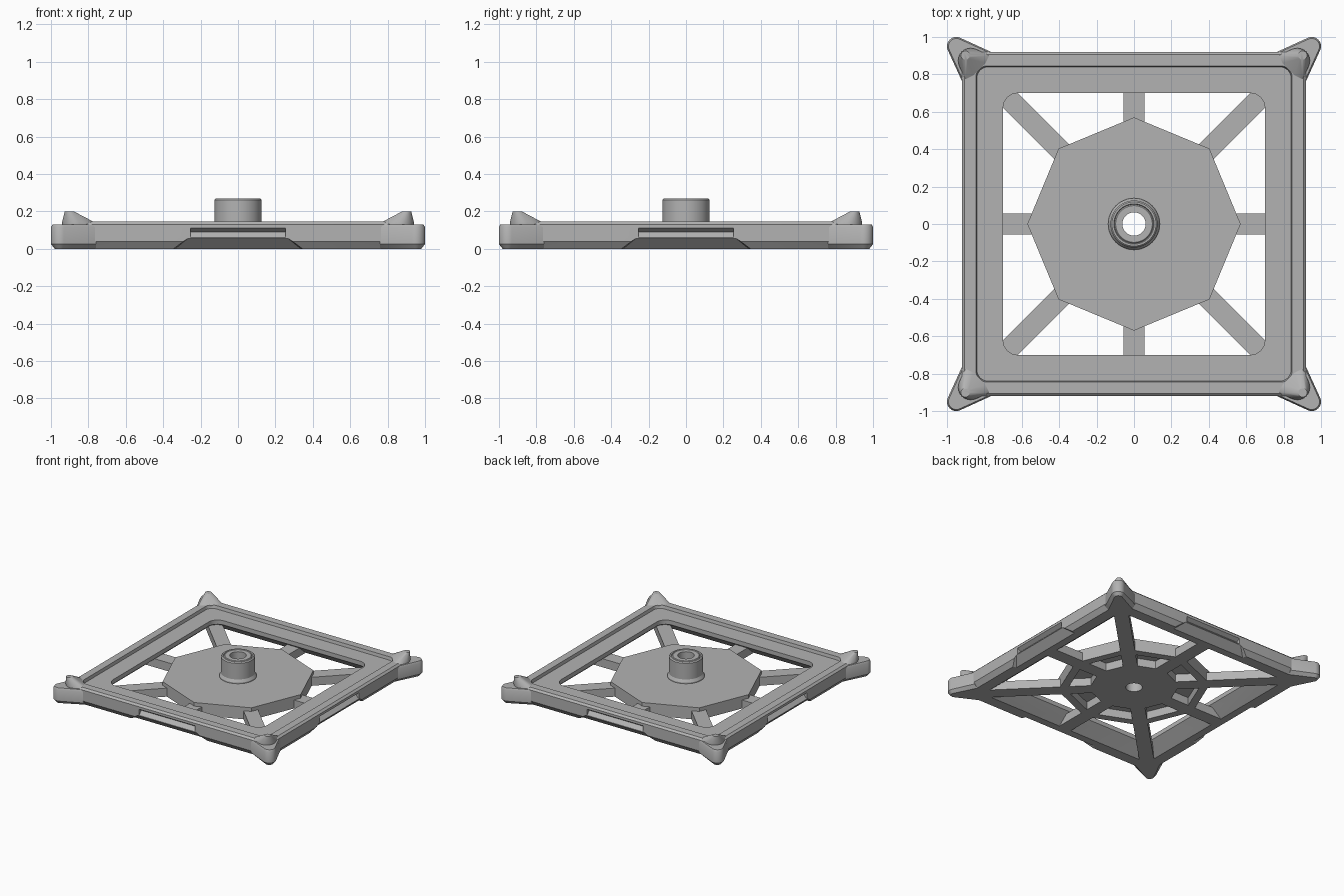
import bpy, bmesh, math
from mathutils import Matrix, Vector

if "Cube" in bpy.data.objects:
    bpy.data.objects.remove(bpy.data.objects["Cube"])

grey = bpy.data.materials.new("plain grey")
grey.use_nodes = True
grey.diffuse_color = (0.45, 0.45, 0.45, 1)
grey.node_tree.nodes["Principled BSDF"].inputs["Base Color"].default_value = grey.diffuse_color


def finish(bm, name, smooth=True):
    bmesh.ops.recalc_face_normals(bm, faces=bm.faces)
    mesh = bpy.data.meshes.new(name)
    bm.to_mesh(mesh)
    bm.free()
    mesh.materials.append(grey)
    ob = bpy.data.objects.new(name, mesh)
    bpy.context.collection.objects.link(ob)
    bpy.ops.object.select_all(action="DESELECT")
    ob.select_set(True)
    bpy.context.view_layer.objects.active = ob
    if smooth:
        bpy.ops.object.shade_smooth_by_angle(angle=math.radians(28))
    return ob


def loft_rings(name, rings, smooth=True):
    """Join closed rings of points into a torus-like solid."""
    bm = bmesh.new()
    loops = [[bm.verts.new(p) for p in ring] for ring in rings]
    n = len(loops[0])
    for i, a in enumerate(loops):
        b = loops[(i + 1) % len(loops)]
        for k in range(n):
            bm.faces.new((a[k], a[(k + 1) % n], b[(k + 1) % n], b[k]))
    return finish(bm, name, smooth)


def circle(radius, z, sides, cx=0.0, cy=0.0):
    return [(cx + radius * math.cos(math.tau * k / sides),
             cy + radius * math.sin(math.tau * k / sides), z) for k in range(sides)]


def rounded_square(half, radius, z, steps=8):
    pts = []
    for q in range(4):
        a0 = q * math.pi / 2
        c = Matrix.Rotation(a0, 3, "Z") @ Vector((half - radius, half - radius, z))
        for s in range(steps + 1):
            a = a0 + s / steps * math.pi / 2
            pts.append((c.x + radius * math.cos(a), c.y + radius * math.sin(a), z))
    return pts


def add_hull(bm, points, turn=0.0):
    rot = Matrix.Rotation(turn, 3, "Z")
    verts = [bm.verts.new(rot @ Vector(p)) for p in points]
    res = bmesh.ops.convex_hull(bm, input=verts)
    spare = {g for g in res["geom_interior"] + res["geom_unused"] if isinstance(g, bmesh.types.BMVert)}
    bmesh.ops.delete(bm, geom=list(spare), context="VERTS")


# Square frame: half width, corner radius and height around its section
section = [(0.89, 0.05, 0), (0.92, 0.06, 0.04), (0.92, 0.06, 0.13), (0.905, 0.06, 0.145),
           (0.845, 0.06, 0.145), (0.84, 0.06, 0.12), (0.70, 0.08, 0.12),
           (0.70, 0.08, 0.085), (0.80, 0.08, 0)]
frame = loft_rings("square_frame", [rounded_square(h, r, z) for h, r, z in section])

# V-shaped grip slots and bevelled scallops on all four sides
bm = bmesh.new()
for q in range(4):
    turn = q * math.pi / 2
    slot, scallop = [], []
    for s in (-1, 1):
        x = s * 0.255
        slot += [(x, -0.94, 0.05), (x, -0.94, 0.12), (x, -0.92, 0.11), (x, -0.92, 0.06),
                 (x, -0.89, 0.09)]
        scallop += [(s * 0.25, -0.935, 0.07), (s * 0.39, -0.935, -0.02), (s * 0.36, -0.84, -0.02)]
    add_hull(bm, slot, turn)
    add_hull(bm, scallop, turn)
cutter = finish(bm, "side_cutter", False)
cutter.hide_render = True
cut = frame.modifiers.new("side cuts", "BOOLEAN")
cut.operation = "DIFFERENCE"
cut.solver = "EXACT"
cut.object = cutter
bpy.context.view_layer.objects.active = frame
bpy.ops.object.modifier_move_to_index(modifier=cut.name, index=0)
bpy.ops.object.modifier_apply(modifier=cut.name)
bpy.data.objects.remove(cutter)

# Corner feet and the raised corner stops above them
for q, corner in enumerate(("back_left", "back_right", "front_right", "front_left")):
    turn = q * math.pi / 2
    bm = bmesh.new()
    foot = []
    for z, r, inset in ((0, 0.03, 0.03), (0.025, 0.05, 0), (0.115, 0.05, 0), (0.13, 0.042, 0.008)):
        foot += circle(r, z, 32, 0.95, 0.95)
        edge = 0.918 - inset
        foot += [(0.76, edge, z), (edge, 0.76, z)]
    add_hull(bm, foot, turn)
    finish(bm, corner + "_foot")

    bm = bmesh.new()
    stop = circle(0.07, 0.125, 32, 0.87, 0.87) + circle(0.065, 0.145, 32, 0.875, 0.875)
    stop += circle(0.024, 0.2, 24, 0.902, 0.902)
    for a, b in ((0.77, 0.90), (0.79, 0.86)):
        stop += [(a, b, 0.143), (b, a, 0.143)]
    add_hull(bm, [p for p in stop if p[0] + p[1] > 1.645], turn)
    finish(bm, corner + "_stop")

# Eight-sided centre plate, hollowed underneath between rim and core
plate = [(0.10, 0), (0.34, 0), (0.34, 0.065), (0.505, 0.065), (0.505, 0), (0.57, 0),
         (0.57, 0.1), (0.10, 0.1)]
loft_rings("centre_plate", [circle(r, z, 8) for r, z in plate], False)

# Round hub with a through hole
hub = [(0.062, 0.0), (0.115, 0.0), (0.115, 0.09), (0.138, 0.09), (0.138, 0.11), (0.126, 0.13),
       (0.126, 0.262), (0.118, 0.27), (0.108, 0.27), (0.104, 0.264), (0.098, 0.27), (0.062, 0.27)]
loft_rings("centre_hub", [circle(r, z, 64) for r, z in hub])

# Eight spokes
for k in range(8):
    reach = 0.82 if k % 2 == 0 else 1.16
    bm = bmesh.new()
    add_hull(bm, [(x, y, z) for x in (0.25, reach) for y in (-0.055, 0.055) for z in (0, 0.07)],
             k * math.pi / 4)
    finish(bm, "spoke_%d" % (k + 1), False)
